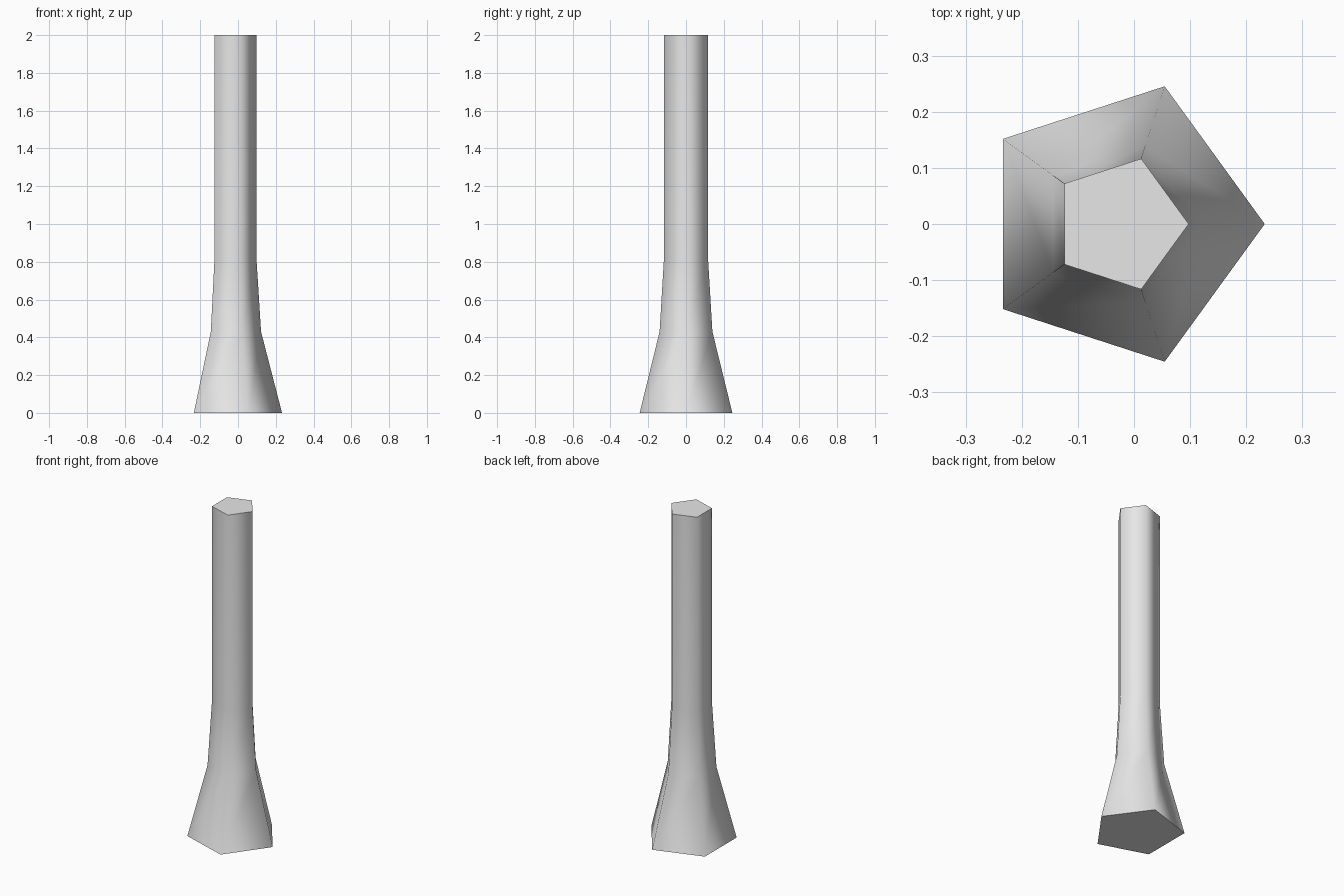
import bpy
import bmesh
from math import cos, sin, radians, tau

cube = bpy.data.objects.get("Cube")
if cube:
    bpy.data.objects.remove(cube, do_unlink=True)

SIDES = 5
CENTRE_X = -0.025
# (radius, height) from the flared foot to the top of the shaft
PROFILE = [(0.258, 0.0), (0.147, 0.43), (0.1225, 0.82), (0.1225, 2.0)]

# Plain grey surface
grey = bpy.data.materials.new("light grey")
grey.use_nodes = True
colour = (0.8, 0.8, 0.8, 1.0)
grey.diffuse_color = colour
grey.node_tree.nodes["Principled BSDF"].inputs["Base Color"].default_value = colour

# Five-sided column: stacked rings, bridged and capped
bm = bmesh.new()
rings = []
for radius, z in PROFILE:
    rings.append([
        bm.verts.new((CENTRE_X + radius * cos(tau * i / SIDES),
                      radius * sin(tau * i / SIDES), z))
        for i in range(SIDES)])
for low, high in zip(rings, rings[1:]):
    for i in range(SIDES):
        j = (i + 1) % SIDES
        bm.faces.new((low[i], low[j], high[j], high[i]))
bm.faces.new(rings[0][::-1])
bm.faces.new(rings[-1])

mesh = bpy.data.meshes.new("flared_column")
bm.to_mesh(mesh)
bm.free()
mesh.materials.append(grey)
column = bpy.data.objects.new("flared_column", mesh)
bpy.context.collection.objects.link(column)

# Smooth around the sides, sharp at both caps
bpy.ops.object.select_all(action='DESELECT')
column.select_set(True)
bpy.context.view_layer.objects.active = column
bpy.ops.object.shade_smooth_by_angle(angle=radians(80))
